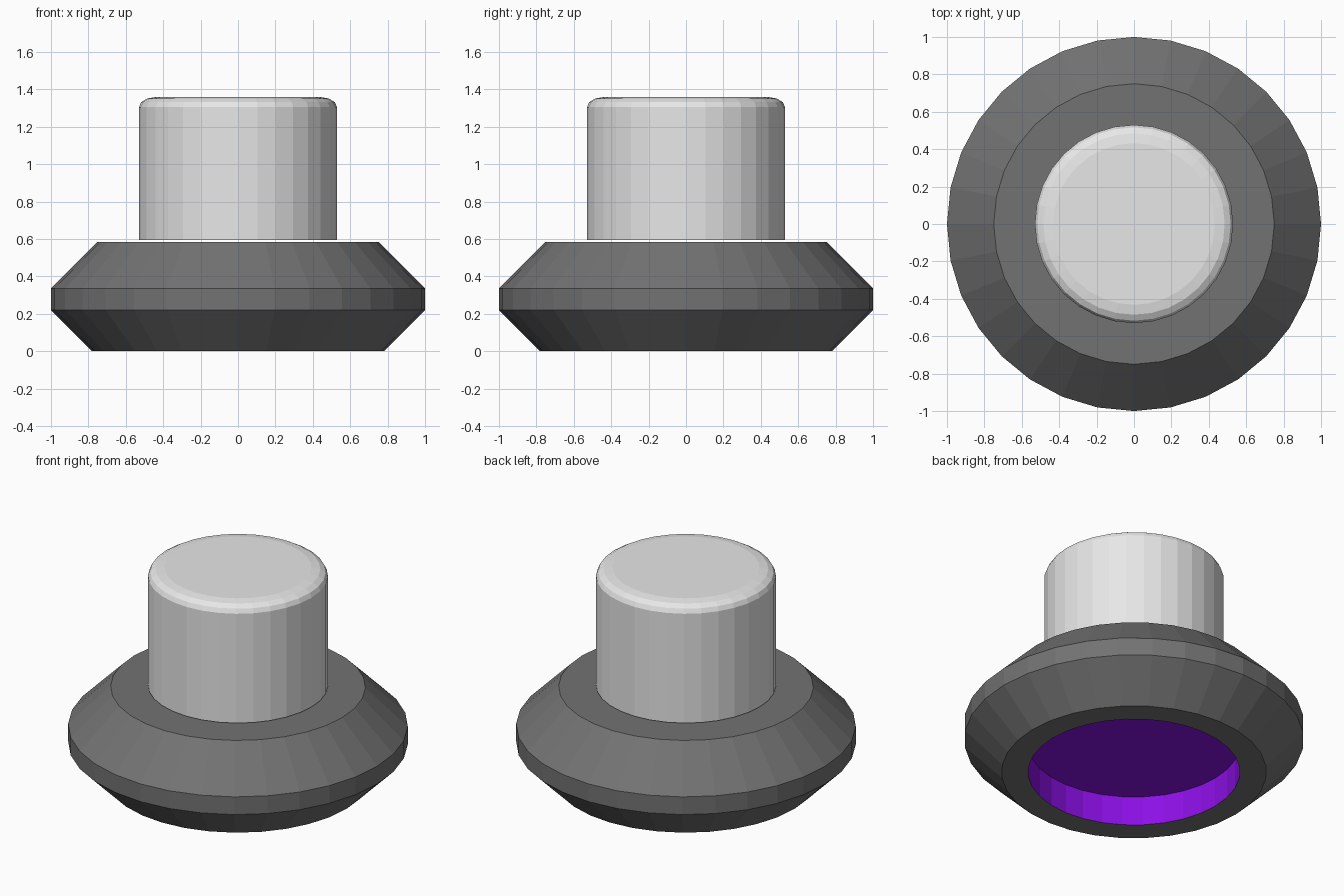
import bpy, bmesh, math

if "Cube" in bpy.data.objects:
    bpy.data.objects.remove(bpy.data.objects["Cube"])

SIDES = 32


def material(name, rgb):
    m = bpy.data.materials.new(name)
    m.diffuse_color = (*rgb, 1)
    m.use_nodes = True
    m.node_tree.nodes["Principled BSDF"].inputs["Base Color"].default_value = m.diffuse_color
    return m


dark_grey = material("dark grey", (0.17, 0.17, 0.17))
light_grey = material("light grey", (0.8, 0.8, 0.8))
purple = material("purple", (0.26, 0.005, 0.78))


def lathe(name, profile, mats, slots):
    """Turn a profile (bottom to top, outer side) round z and cap both ends."""
    bm = bmesh.new()
    rings = [[bm.verts.new((r * math.cos(2 * math.pi * i / SIDES),
                            r * math.sin(2 * math.pi * i / SIDES), z))
              for i in range(SIDES)] for r, z in profile]
    for k, (a, b) in enumerate(zip(rings, rings[1:])):
        for i in range(SIDES):
            j = (i + 1) % SIDES
            bm.faces.new((a[i], a[j], b[j], b[i])).material_index = slots[k]
    bm.faces.new(rings[0][::-1]).material_index = slots[0]
    bm.faces.new(rings[-1]).material_index = slots[-1]
    bmesh.ops.recalc_face_normals(bm, faces=bm.faces)
    mesh = bpy.data.meshes.new(name)
    bm.to_mesh(mesh)
    bm.free()
    for m in mats:
        mesh.materials.append(m)
    ob = bpy.data.objects.new(name, mesh)
    bpy.context.collection.objects.link(ob)
    return ob


# Bevelled base with a purple recess underneath
lathe("base",
      [(0.624, 0.19), (0.624, 0), (0.78, 0), (1, 0.22), (1, 0.335), (0.75, 0.585)],
      [dark_grey, purple], [1, 0, 0, 0, 0])

# Push button with a rounded top edge, hovering just above the base
lathe("button",
      [(0.53, 0.595), (0.53, 1.305), (0.517, 1.332), (0.485, 1.351), (0.432, 1.36)],
      [light_grey], [0, 0, 0, 0])
